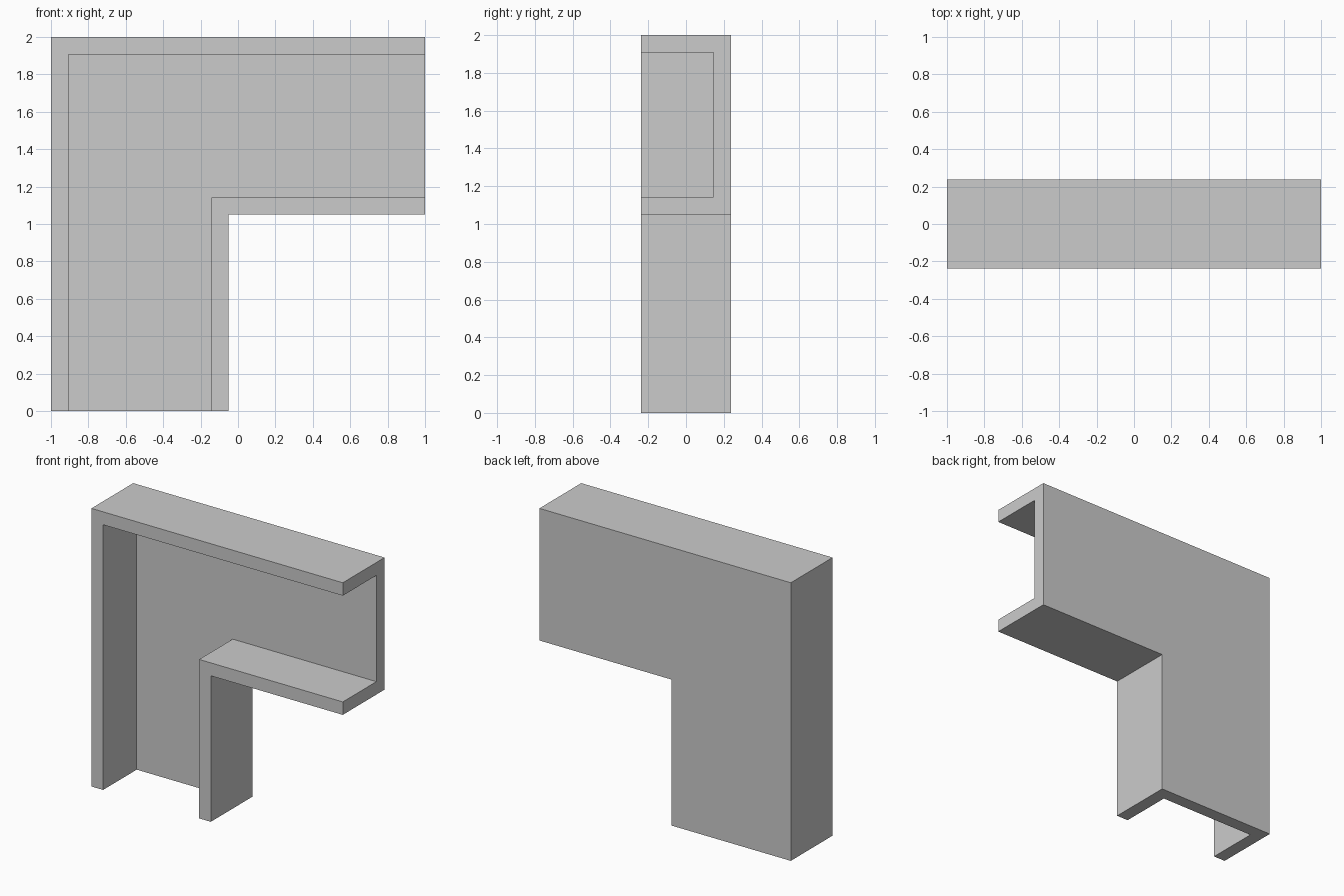
import bpy, bmesh

if "Cube" in bpy.data.objects:
    bpy.data.objects.remove(bpy.data.objects["Cube"])

HALF_W, HALF_D, WALL = 0.475, 0.2375, 0.093
IN_W, BACK = HALF_W - WALL, HALF_D - WALL

# C-shaped cross-section, open to the front: (offset towards outer side, y)
section = [(-HALF_W, -HALF_D), (-HALF_W, HALF_D), (HALF_W, HALF_D), (HALF_W, -HALF_D),
           (IN_W, -HALF_D), (IN_W, BACK), (-IN_W, BACK), (-IN_W, -HALF_D)]

# Stations along the elbow: centre x, z and outward direction (mitred at the corner)
c = 1 - HALF_W
stations = [(-c, 0, -1, 0), (-c, 2 - HALF_W, -1, 1), (1, 2 - HALF_W, 0, 1)]

# Sweep the section round the elbow
bm = bmesh.new()
rings = [[bm.verts.new((x + u * dx, y, z + u * dz)) for u, y in section]
         for x, z, dx, dz in stations]
n = len(section)
for a, b in zip(rings, rings[1:]):
    for i in range(n):
        j = (i + 1) % n
        bm.faces.new((a[i], a[j], b[j], b[i]))

# Cut ends of the channel
bm.faces.new(rings[0])
bm.faces.new(rings[-1])
bmesh.ops.recalc_face_normals(bm, faces=bm.faces)

mesh = bpy.data.meshes.new("channel_elbow")
bm.to_mesh(mesh)
bm.free()
bpy.context.collection.objects.link(bpy.data.objects.new("channel_elbow", mesh))
